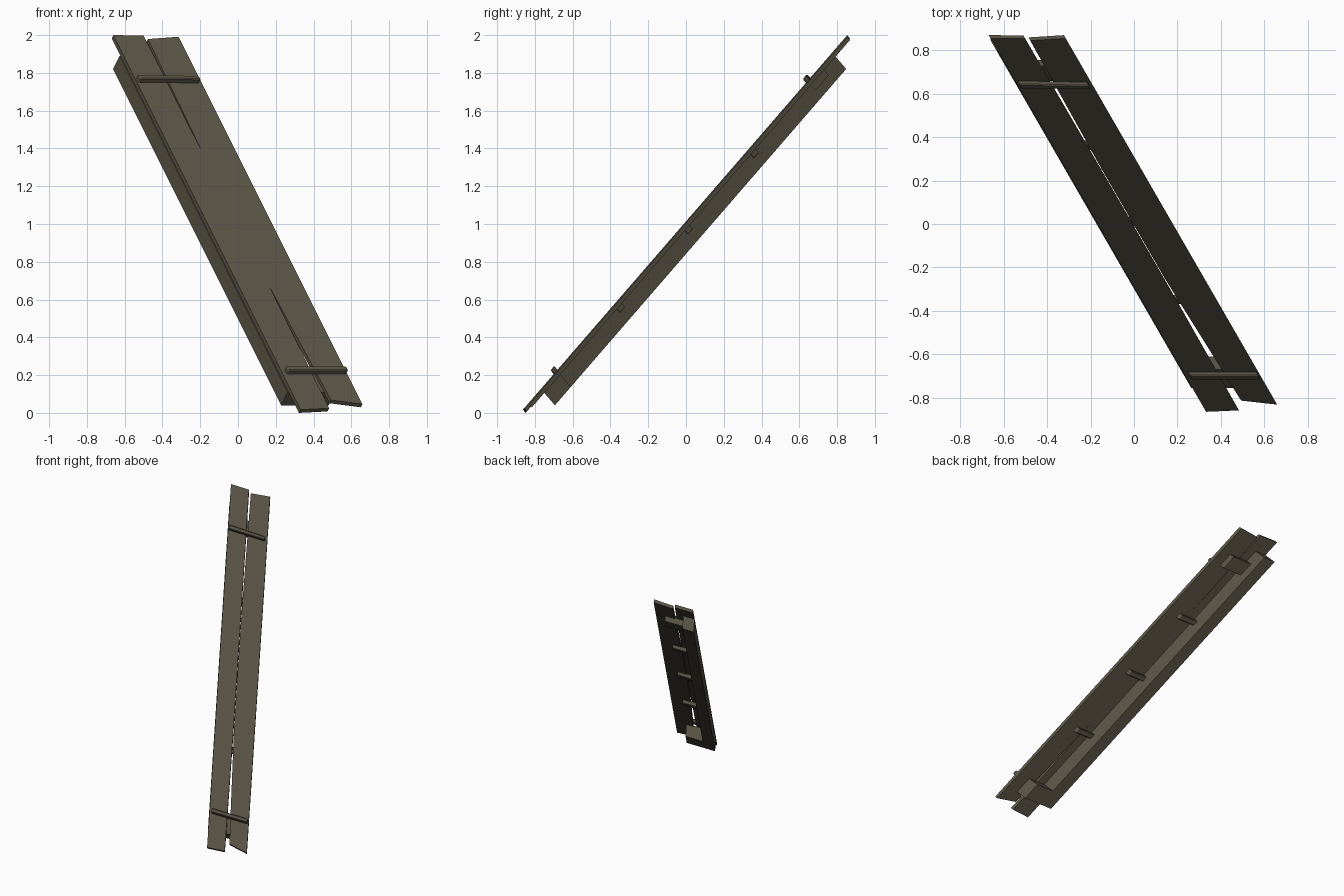
import bpy, bmesh
from mathutils import Vector

if "Cube" in bpy.data.objects:
    bpy.data.objects.remove(bpy.data.objects["Cube"])

# The whole panel lives in a skewed frame: a across, l up the slope, u out of the face
O = Vector((0, -0.0105, 1.002))
A = Vector((1, 0, 0))
L = Vector((-0.3535, 0.6124, 0.7071))
U = Vector((0.3535, -0.6124, 0.7071))

wood = bpy.data.materials.new("weathered_wood")
wood.diffuse_color = (0.098, 0.085, 0.058, 1)
wood.use_nodes = True
wood.node_tree.nodes["Principled BSDF"].inputs["Base Color"].default_value = wood.diffuse_color


def prism(name, outline, u0, u1, chamfer=0):
    """Flat board: outline of (a, l) points, extruded from u0 to u1."""
    bm = bmesh.new()
    low, high = [[bm.verts.new(O + A * a + L * l + U * u) for a, l in outline]
                 for u in (u0, u1)]
    bm.faces.new(low[::-1])
    bm.faces.new(high)
    n = len(outline)
    for i in range(n):
        j = (i + 1) % n
        bm.faces.new((low[i], low[j], high[j], high[i]))
    bmesh.ops.recalc_face_normals(bm, faces=bm.faces)
    if chamfer:
        bmesh.ops.bevel(bm, geom=bm.edges[:], offset=chamfer, segments=1,
                        affect='EDGES')
    me = bpy.data.meshes.new(name)
    bm.to_mesh(me)
    bm.free()
    me.materials.append(wood)
    ob = bpy.data.objects.new(name, me)
    bpy.context.collection.objects.link(ob)
    return ob


def box(name, a0, a1, l0, l1, u0, u1, chamfer=0):
    return prism(name, [(a0, l0), (a1, l0), (a1, l1), (a0, l1)], u0, u1, chamfer)


# Two long planks with slightly uneven edges
prism("left_plank", [(-0.161, -1.393), (-0.006, -1.382), (0.0, -0.5), (0.0, 0.5),
                     (-0.002, 1.409), (-0.161, 1.411)], -0.024, 0)
prism("right_plank", [(0.030, -1.315), (0.185, -1.345), (0.185, 1.405),
                      (0.016, 1.388), (0.003, 0.4), (0.003, -0.4)], -0.030, -0.006)

# Backing beam under the left plank
box("back_beam", -0.166, -0.066, -1.238, 1.28, -0.122, -0.024)

# End blocks bridging the planks
box("lower_block", -0.07, 0.085, -1.238, -1.10, -0.122, -0.024)
box("upper_block", -0.07, 0.10, 1.066, 1.18, -0.070, -0.024)

# Small cross slats on the back
for i, l in enumerate((-0.59, -0.003, 0.567)):
    box(f"back_slat_{i + 1}", -0.07, 0.08, l - 0.022, l + 0.022, -0.058, -0.024, 0.004)

# Cross bars on the front
prism("upper_bar", [(-0.153, 1.058), (0.167, 1.054), (0.167, 1.082), (-0.153, 1.092)],
      -0.006, 0.028, 0.005)
prism("lower_bar", [(-0.141, -1.126), (0.177, -1.126), (0.177, -1.094), (-0.141, -1.094)],
      -0.006, 0.028, 0.005)
